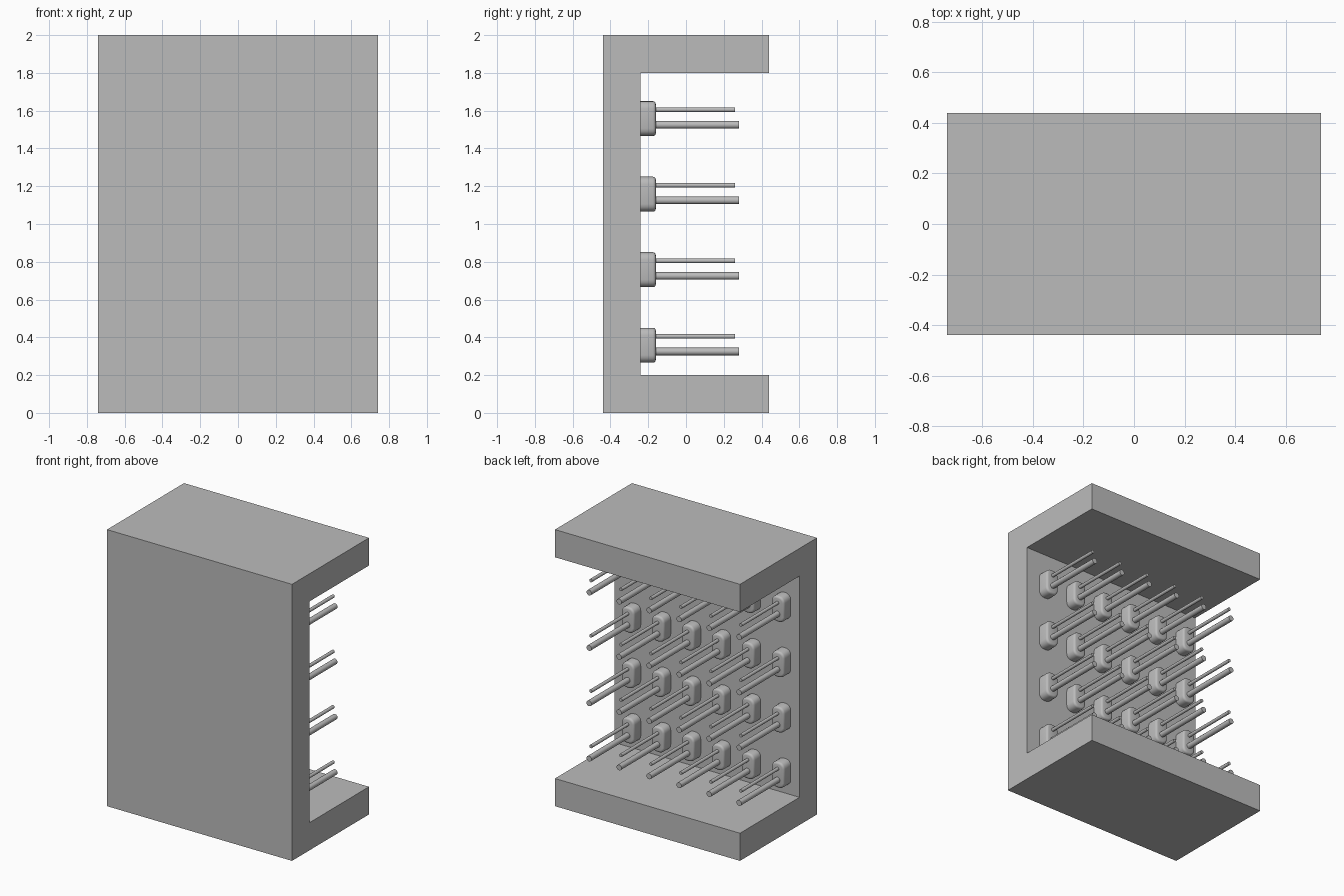
import bpy, bmesh, math
from mathutils import Matrix

cube = bpy.data.objects.get("Cube")
if cube:
    bpy.data.objects.remove(cube, do_unlink=True)

grey = bpy.data.materials.new("mid_grey")
grey.use_nodes = True
grey.diffuse_color = (0.5, 0.5, 0.5, 1)
grey.node_tree.nodes["Principled BSDF"].inputs["Base Color"].default_value = grey.diffuse_color

WALL_Y = -0.24   # inner face of the wall


def make_mesh(name, bm):
    bmesh.ops.recalc_face_normals(bm, faces=bm.faces)
    mesh = bpy.data.meshes.new(name)
    bm.to_mesh(mesh)
    bm.free()
    mesh.materials.append(grey)
    return mesh


def place(name, mesh, location=(0, 0, 0)):
    ob = bpy.data.objects.new(name, mesh)
    ob.location = location
    bpy.context.collection.objects.link(ob)
    return ob


def smooth(mesh):
    ob = place("shading_helper", mesh)
    bpy.ops.object.select_all(action='DESELECT')
    ob.select_set(True)
    bpy.context.view_layer.objects.active = ob
    bpy.ops.object.shade_smooth_by_angle(angle=math.radians(40))
    bpy.data.objects.remove(ob, do_unlink=True)


def rod_mesh(name, radius, end_y):
    """Round rod along y, starting at the wall."""
    bm = bmesh.new()
    length = end_y - WALL_Y
    bmesh.ops.create_cone(bm, cap_ends=True, segments=20, radius1=radius,
                          radius2=radius, depth=length,
                          matrix=Matrix.Translation((0, length / 2, 0))
                          @ Matrix.Rotation(math.pi / 2, 4, 'X'))
    mesh = make_mesh(name, bm)
    smooth(mesh)
    return mesh


def mount_mesh(name, width, depth, height):
    """Block with rounded corners and a rounded outer rim."""
    bm = bmesh.new()
    bmesh.ops.create_cube(bm, size=1, matrix=Matrix.Translation((0, depth / 2, 0))
                          @ Matrix.Diagonal((width, depth, height, 1)))
    corners = [e for e in bm.edges
               if abs(e.verts[0].co.y - e.verts[1].co.y) > depth / 2]
    bmesh.ops.bevel(bm, geom=corners, offset=0.04, segments=4,
                    profile=0.5, affect='EDGES')
    rim = [e for e in bm.edges if all(v.co.y > depth - 0.001 for v in e.verts)]
    bmesh.ops.bevel(bm, geom=rim, offset=0.015, segments=3,
                    profile=0.5, affect='EDGES')
    mesh = make_mesh(name, bm)
    smooth(mesh)
    return mesh


# C-shaped frame: side profile pulled across the width
profile = [(-0.44, 0), (0.44, 0), (0.44, 0.2), (WALL_Y, 0.2),
           (WALL_Y, 1.8), (0.44, 1.8), (0.44, 2), (-0.44, 2)]
bm = bmesh.new()
side = bm.faces.new([bm.verts.new((-0.74, y, z)) for y, z in profile])
pulled = bmesh.ops.extrude_face_region(bm, geom=[side], use_keep_orig=True)
bmesh.ops.translate(bm, vec=(1.48, 0, 0),
                    verts=[g for g in pulled["geom"] if isinstance(g, bmesh.types.BMVert)])
place("frame", make_mesh("frame", bm))

# Grid of hooks: each a mount with a thick lower and a thin upper rod
mount = mount_mesh("mount", 0.1, 0.08, 0.185)
thick = rod_mesh("lower_rod", 0.02, 0.28)
thin = rod_mesh("upper_rod", 0.012, 0.26)
for row in range(4):
    for col in range(6):
        x = -0.62 + 0.24 * col
        z = 0.4 * row
        tag = f"_{row + 1}_{col + 1}"
        place("mount" + tag, mount, (x, WALL_Y, z + 0.358))
        place("lower_rod" + tag, thick, (x, WALL_Y, z + 0.325))
        place("upper_rod" + tag, thin, (x, WALL_Y, z + 0.405))
